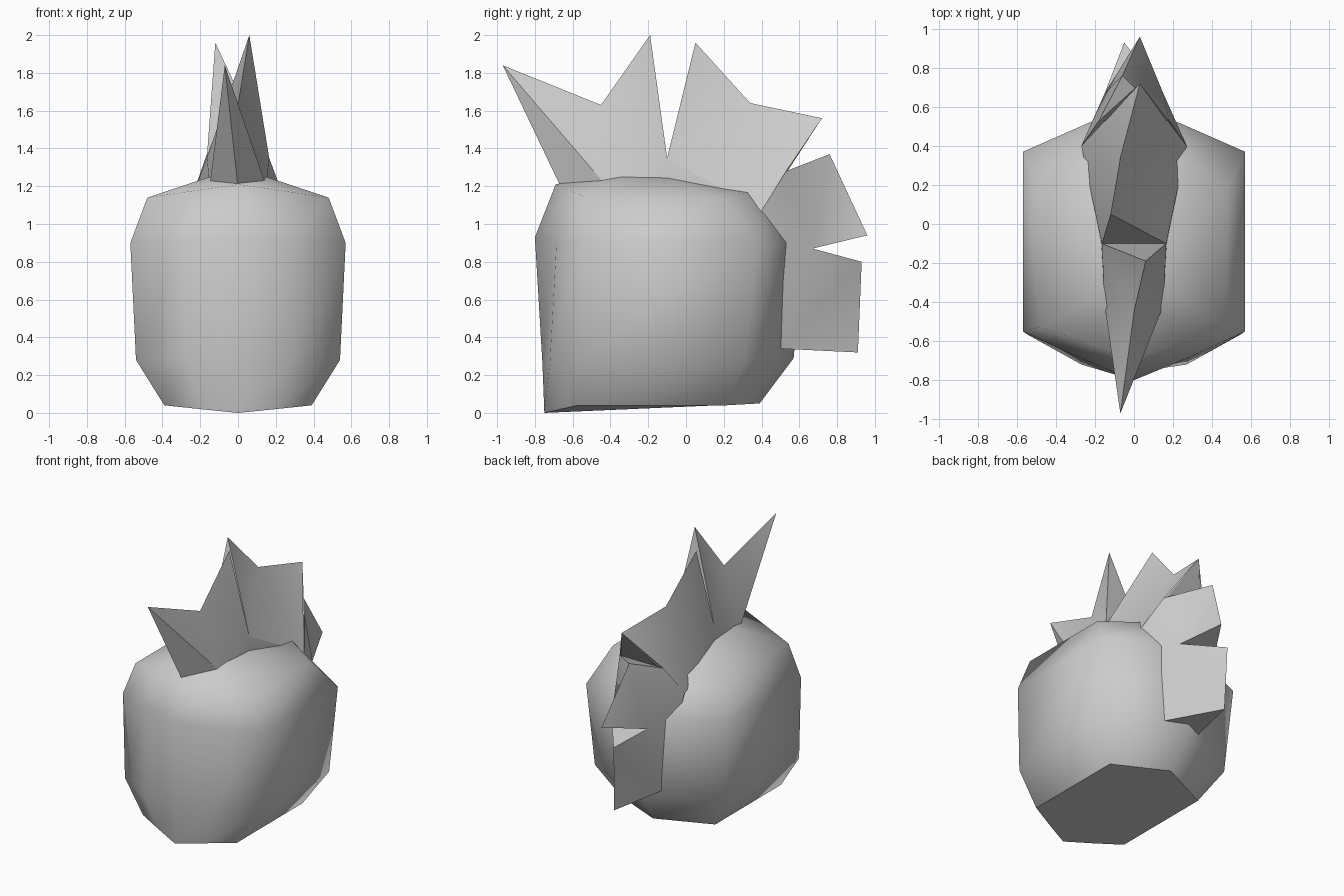
import bpy, bmesh, math

cube = bpy.data.objects.get("Cube")
if cube:
    bpy.data.objects.remove(cube, do_unlink=True)

grey = bpy.data.materials.new("plain grey")
grey.use_nodes = True
colour = (0.6, 0.6, 0.6, 1)
grey.diffuse_color = colour
grey.node_tree.nodes["Principled BSDF"].inputs["Base Color"].default_value = colour


def finish(bm, name):
    bmesh.ops.recalc_face_normals(bm, faces=bm.faces)
    mesh = bpy.data.meshes.new(name)
    bm.to_mesh(mesh)
    bm.free()
    obj = bpy.data.objects.new(name, mesh)
    mesh.materials.append(grey)
    bpy.context.collection.objects.link(obj)
    return obj


# Head: stacked rings, each given by half of its outline
def ring(bm, half):
    front, cheek, temple, side, back = half
    mirrored = [(-x, y, z) for x, y, z in (side, temple, cheek)]
    return [bm.verts.new(p) for p in list(half) + mirrored]


bm = bmesh.new()
rings = [ring(bm, h) for h in (
    [(0, -.75, 0), (.2, -.66, .02), (.39, -.57, .04), (.39, .21, .04), (0, .39, .05)],
    [(0, -.76, .26), (.27, -.72, .27), (.54, -.57, .28), (.54, .31, .28), (0, .57, .29)],
    [(0, -.8, .93), (.28, -.685, .91), (.57, -.55, .9), (.57, .37, .9), (0, .62, .9)],
    [(0, -.69, 1.21), (.24, -.61, 1.175), (.48, -.53, 1.14), (.48, .18, 1.14), (0, .45, 1.19)],
)]
n = len(rings[0])
for low, high in zip(rings, rings[1:]):
    for i in range(n):
        j = (i + 1) % n
        bm.faces.new((low[i], low[j], high[j], high[i]))

# Crown of the head and flat underside
crown = bm.verts.new((0, -.25, 1.3))
for i in range(n):
    bm.faces.new((rings[-1][i], rings[-1][(i + 1) % n], crown))
for f in bm.faces:
    f.smooth = True
base = rings[0]
for quad in (base[:5], [base[0]] + base[4:]):
    bm.faces.new(quad)
bm.edges.ensure_lookup_table()
for e in bm.edges:
    if e.verts[0] in base and e.verts[1] in base:
        e.smooth = False
finish(bm, "head")

# Crest: central ridge points, and paired points where it spreads on each side
ridge = {
    "front": (0, -.66, 1.19),
    "tip_a": (-.07, -.97, 1.84), "dip_a": (0, -.45, 1.63), "tip_b": (.06, -.19, 2),
    "tip_c": (-.12, .05, 1.96), "dip_c": (-.07, .34, 1.64), "tip_d": (.03, .72, 1.56),
    "tip_e": (-.06, .76, 1.37), "tip_f": (.03, .96, .94),
    "tip_g": (-.05, .93, .8), "tip_h": (-.04, .91, .32),
}
pairs = {
    "root": (.15, -.42, 1.2), "under": (.17, -.1, 1.1), "gap_top": (.165, -.1, 1.35),
    "flare": (.27, .4, 1.07), "gap_back": (.18, .53, 1.28),
    "gap_low": (.15, .67, .87), "foot": (.15, .5, .34),
}
sides = (
    "front root tip_a", "root dip_a tip_a", "root gap_top dip_a", "gap_top tip_b dip_a",
    "root under gap_top", "under flare gap_top",
    "gap_top dip_c tip_c", "gap_top flare dip_c", "flare tip_d dip_c", "flare gap_back tip_d",
    "flare gap_low gap_back", "gap_back gap_low tip_e", "gap_low tip_f tip_e",
    "flare foot gap_low", "gap_low foot tip_g", "foot tip_h tip_g",
)
ends = (("gap_top", "tip_b"), ("gap_top", "tip_c"), ("gap_back", "tip_d"),
        ("gap_back", "tip_e"), ("gap_low", "tip_f"), ("gap_low", "tip_g"), ("foot", "tip_h"))

bm = bmesh.new()
centre = {k: bm.verts.new(p) for k, p in ridge.items()}
flank = {s: {k: bm.verts.new((s * x, y, z)) for k, (x, y, z) in pairs.items()} for s in (1, -1)}
for s in (1, -1):
    points = {**centre, **flank[s]}
    for names in sides:
        tri = [points[k] for k in names.split()]
        bm.faces.new(tri if s > 0 else tri[::-1])
# Wedge faces that close each gap between spikes
for gap, tip in ends:
    bm.faces.new((flank[1][gap], flank[-1][gap], centre[tip]))
crest = finish(bm, "crest")

bpy.ops.object.select_all(action='DESELECT')
crest.select_set(True)
bpy.context.view_layer.objects.active = crest
bpy.ops.object.shade_smooth_by_angle(angle=math.radians(30))
